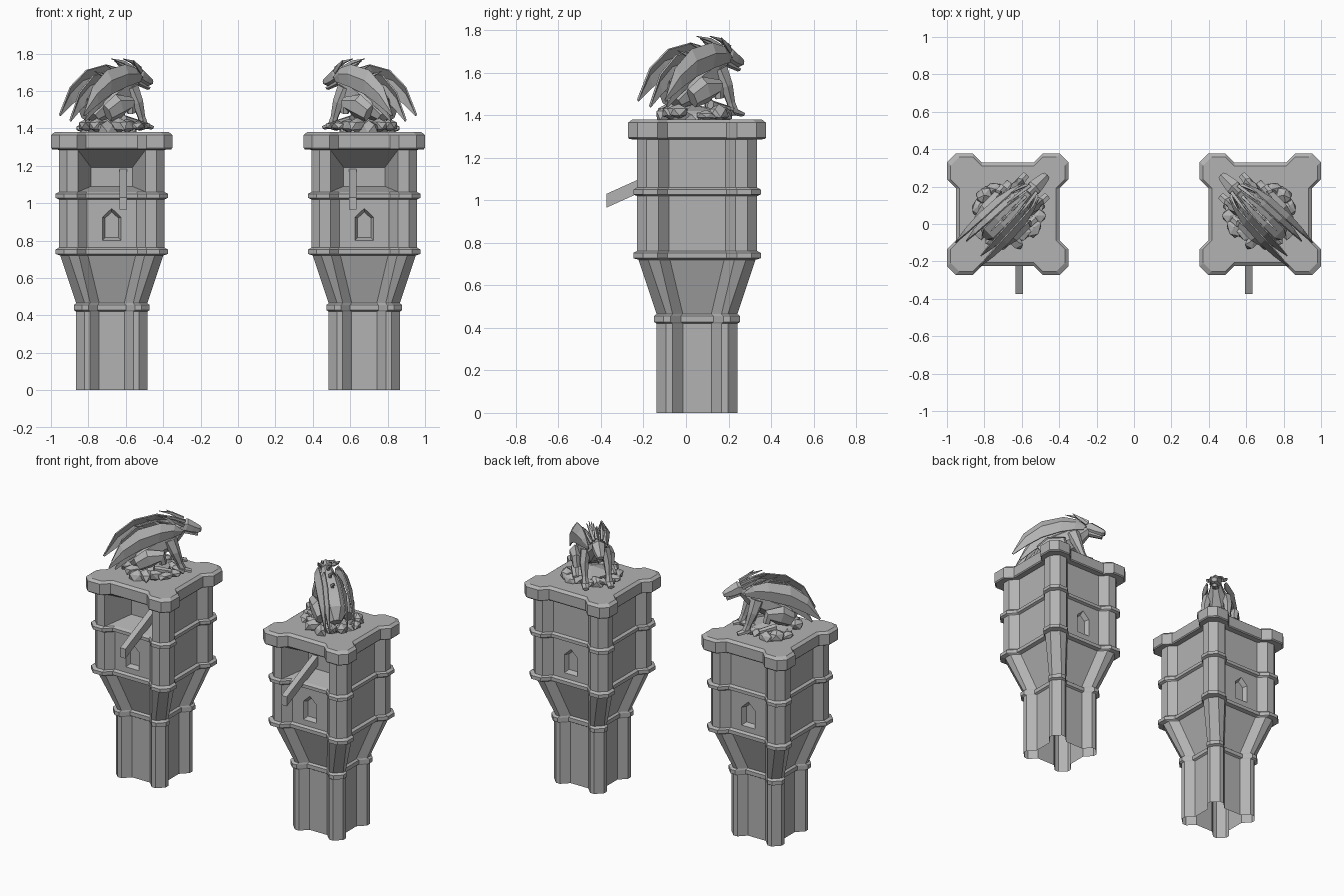
import bpy, bmesh, math, random
from mathutils import Vector, Matrix

random.seed(4)
cube = bpy.data.objects.get("Cube")
if cube:
    bpy.data.objects.remove(cube)

stone = bpy.data.materials.new("grey_stone")
stone.use_nodes = True
grey = (0.45, 0.45, 0.45, 1)
stone.diffuse_color = grey
stone.node_tree.nodes["Principled BSDF"].inputs["Base Color"].default_value = grey

# One tower is modelled, everything is mirrored across x = 0
CENTRE = Vector((-0.675, 0.052, 0))
TOWER = Matrix.Translation(CENTRE)
STATUE = TOWER @ Matrix.Rotation(math.radians(45), 4, "Z")


def finish(name, bm, matrix, thickness=0):
    bmesh.ops.transform(bm, matrix=matrix, verts=bm.verts)
    bmesh.ops.recalc_face_normals(bm, faces=bm.faces)
    mesh = bpy.data.meshes.new(name)
    bm.to_mesh(mesh)
    bm.free()
    mesh.materials.append(stone)
    obj = bpy.data.objects.new(name, mesh)
    bpy.context.collection.objects.link(obj)
    if thickness:
        solid = obj.modifiers.new("thickness", "SOLIDIFY")
        solid.thickness = thickness
        solid.offset = 0
    mirror = obj.modifiers.new("second_tower", "MIRROR")
    mirror.use_clip = False
    mirror.use_mirror_merge = False
    return obj


def bridge(bm, lower, upper, skip=()):
    n = len(lower)
    for i in range(n):
        if i not in skip:
            j = (i + 1) % n
            bm.faces.new((lower[i], lower[j], upper[j], upper[i]))


# Tower plan: a square with four chamfered corner turrets
def outline(bm, z, half):
    gap = min(0.139, 0.067 + (half - 0.19) * 0.71)
    step, chamfer = 0.048, 0.045
    quarter = [(half - step, gap), (half, gap + step), (half, half - chamfer)]
    quarter += [(y, x) for x, y in reversed(quarter)]
    ring = []
    for turn in range(4):
        for x, y in quarter:
            ring.append(bm.verts.new((x, y, z)))
        quarter = [(-y, x) for x, y in quarter]
    return ring


BACK_WALL, FRONT_WALL = 5, 17


def window(bm, lower, upper, index):
    bl, br, tr, tl = lower[index], lower[index + 1], upper[index + 1], upper[index]
    side = 1 if bl.co.y > 0 else -1

    def arch(width, base, shoulder, apex, depth):
        points = [(width, base), (-width, base), (-width, shoulder), (0, apex), (width, shoulder)]
        return [bm.verts.new((x * side, bl.co.y - depth * side, z)) for x, z in points]

    p = arch(0.05, 0.80, 0.925, 0.972, 0)
    for face in ((bl, br, p[1], p[0]), (br, tr, p[2], p[1]), (tr, p[3], p[2]),
                 (tr, tl, p[3]), (tl, p[4], p[3]), (tl, bl, p[0], p[4])):
        bm.faces.new(face)
    inner = arch(0.035, 0.815, 0.92, 0.952, 0.03)
    bridge(bm, p, inner)
    bm.faces.new(inner)


def chute_opening(bm, lower, upper):
    low, top = lower[16:20], upper[16:20]
    back = [bm.verts.new((x, -0.09, z)) for x, z in
            ((-0.11, 1.09), (0.11, 1.09), (0.11, 1.19), (-0.11, 1.19))]
    bm.faces.new(back)
    bm.faces.new(low + [back[1], back[0]])
    bm.faces.new(top + [back[2], back[3]])
    bm.faces.new((low[0], top[0], back[3], back[0]))
    bm.faces.new((low[3], top[3], back[2], back[1]))


# Tower shell: height and half width of each course
shaft, ring_low, body, ring_high = 0.19, 0.203, 0.283, 0.3
courses = [(0, shaft), (0.42, shaft), (0.428, ring_low), (0.455, ring_low), (0.465, shaft),
           (0.72, 0.275), (0.728, ring_high), (0.752, ring_high), (0.762, body),
           (1.02, body), (1.028, ring_high), (1.05, ring_high), (1.06, body),
           (1.285, body), (1.288, 0.318), (1.295, 0.324), (1.365, 0.324), (1.38, 0.305)]
bm = bmesh.new()
rings = [outline(bm, z, half) for z, half in courses]
for level, (lower, upper) in enumerate(zip(rings, rings[1:])):
    if level == 8:
        bridge(bm, lower, upper, (BACK_WALL, FRONT_WALL))
        window(bm, lower, upper, BACK_WALL)
        window(bm, lower, upper, FRONT_WALL)
    elif level == 12:
        bridge(bm, lower, upper, (FRONT_WALL - 1, FRONT_WALL, FRONT_WALL + 1))
        chute_opening(bm, lower, upper)
    else:
        bridge(bm, lower, upper)
bm.faces.new(rings[-1])
finish("tower_walls", bm, TOWER)

# Sloping chute out of the front opening
bm = bmesh.new()
ends = [[bm.verts.new((x, y, z)) for y, z in
         ((-0.375, 0.965), (-0.375, 1.03), (-0.03, 1.185), (-0.03, 1.12))]
        for x in (-0.634, -0.594)]
bridge(bm, *ends)
for end in ends:
    bm.faces.new(end)
finish("chute", bm, Matrix())

# Rock pile under the statue
bm = bmesh.new()


def rock(place, size):
    made = bmesh.ops.create_icosphere(bm, subdivisions=1, radius=1)["verts"]
    spin = Matrix.Rotation(random.uniform(0, math.tau), 3, "Z")
    for v in made:
        v.co = spin @ (v.co * random.uniform(0.8, 1.15) * Vector(size)) + Vector(place)


rock((-0.02, 0, 1.39), Vector((0.16, 0.15, 0.07)))
for i in range(15):
    angle = i * math.tau / 15
    reach = random.uniform(0.11, 0.165)
    place = (reach * math.cos(angle), reach * math.sin(angle), random.uniform(1.39, 1.42))
    rock(place, Vector((0.06, 0.04, random.uniform(0.025, 0.045))))
for v in bm.verts:
    v.co.z = max(v.co.z, 1.375)
finish("rock_pile", bm, STATUE)


# Statue parts: rings along a path of (forward, side, height, width, depth)
def tube(bm, path, sides=6, mirror=1):
    points = [Vector((p[0], p[1] * mirror, p[2])) for p in path]
    loops = []
    for i, centre in enumerate(points):
        along = (points[min(i + 1, len(points) - 1)] - points[max(i - 1, 0)]).normalized()
        across = Vector((0, 1, 0))
        across = (across - along * across.dot(along)).normalized()
        rise = along.cross(across)
        loop = []
        for k in range(sides):
            a = math.tau * (k + 0.5) / sides
            loop.append(bm.verts.new(centre + across * math.cos(a) * path[i][3]
                                     + rise * math.sin(a) * path[i][4]))
        loops.append(loop)
    for one, two in zip(loops, loops[1:]):
        bridge(bm, one, two)
    bm.faces.new(loops[0])
    bm.faces.new(loops[-1])


bm = bmesh.new()
tube(bm, [(-0.15, 0, 1.46, 0.04, 0.04), (-0.10, 0, 1.51, 0.09, 0.08),
          (-0.02, 0, 1.56, 0.09, 0.09), (0.08, 0, 1.61, 0.08, 0.08),
          (0.14, 0, 1.65, 0.05, 0.055), (0.18, 0, 1.68, 0.035, 0.04)], 8)
finish("beast_body", bm, STATUE)

bm = bmesh.new()
tube(bm, [(0.16, 0, 1.69, 0.03, 0.03), (0.20, 0, 1.685, 0.045, 0.045),
          (0.24, 0, 1.665, 0.038, 0.038), (0.28, 0, 1.65, 0.028, 0.027),
          (0.295, 0, 1.645, 0.02, 0.015)])
tube(bm, [(0.19, 0, 1.645, 0.025, 0.015), (0.275, 0, 1.615, 0.018, 0.01)])
finish("beast_head", bm, STATUE)

legs, horns, wings = bmesh.new(), bmesh.new(), bmesh.new()
for s in (1, -1):
    # Forelegs, haunches and feet
    tube(legs, [(0.09, 0.06, 1.62, 0.035, 0.045), (0.12, 0.075, 1.54, 0.03, 0.035),
                (0.15, 0.075, 1.46, 0.02, 0.022), (0.17, 0.075, 1.41, 0.026, 0.025)], 6, s)
    tube(legs, [(0.14, 0.075, 1.425, 0.028, 0.02), (0.22, 0.08, 1.405, 0.022, 0.012)], 6, s)
    tube(legs, [(-0.12, 0.085, 1.48, 0.035, 0.05), (-0.05, 0.1, 1.52, 0.04, 0.065),
                (0.03, 0.11, 1.53, 0.03, 0.04), (0.04, 0.11, 1.48, 0.022, 0.025)], 6, s)
    tube(legs, [(-0.02, 0.11, 1.45, 0.025, 0.022), (0.09, 0.12, 1.43, 0.022, 0.014)], 6, s)
    # Swept-back horns and ears
    tube(horns, [(0.19, 0.025, 1.72, 0.012, 0.012), (0.12, 0.035, 1.755, 0.011, 0.011),
                 (0.04, 0.045, 1.772, 0.002, 0.002)], 4, s)
    tube(horns, [(0.18, 0.04, 1.70, 0.01, 0.014), (0.13, 0.06, 1.735, 0.008, 0.014),
                 (0.09, 0.07, 1.765, 0.002, 0.002)], 4, s)
    # Folded wings: outer blade and a smaller inner blade
    upper = [(0.18, 1.67), (0.12, 1.72), (0.03, 1.74), (-0.115, 1.71), (-0.23, 1.62), (-0.305, 1.47)]
    lower = [(0.16, 1.65), (0.10, 1.64), (0.01, 1.62), (-0.11, 1.58), (-0.20, 1.53), (-0.30, 1.465)]
    for scale, inward in ((1, 0), (0.85, 0.035)):
        rows = []
        for i, ((u, z), (w, y)) in enumerate(zip(upper, lower)):
            spread = 0.055 + 0.007 * i - inward
            bulge = 0.035 * math.sin(math.pi * i / 5)
            drop = inward * 0.8
            rows.append([wings.verts.new((a * scale, s * side, h - drop)) for a, side, h in
                         ((u, spread, z), ((u + w) / 2, spread + bulge, (z + y) / 2 + 0.01),
                          (w, spread + bulge * 0.7, y))])
        for one, two in zip(rows, rows[1:]):
            for k in range(2):
                wings.faces.new((one[k], one[k + 1], two[k + 1], two[k]))
# Spines down the neck and back
for u, z in ((0.13, 1.70), (0.06, 1.68), (-0.02, 1.645)):
    tube(horns, [(u, 0, z, 0.012, 0.018), (u - 0.05, 0, z + 0.04, 0.008, 0.01),
                 (u - 0.11, 0, z + 0.06, 0.002, 0.002)], 4)
finish("beast_legs", legs, STATUE)
finish("beast_horns", horns, STATUE)
finish("beast_wings", wings, STATUE, 0.008)
